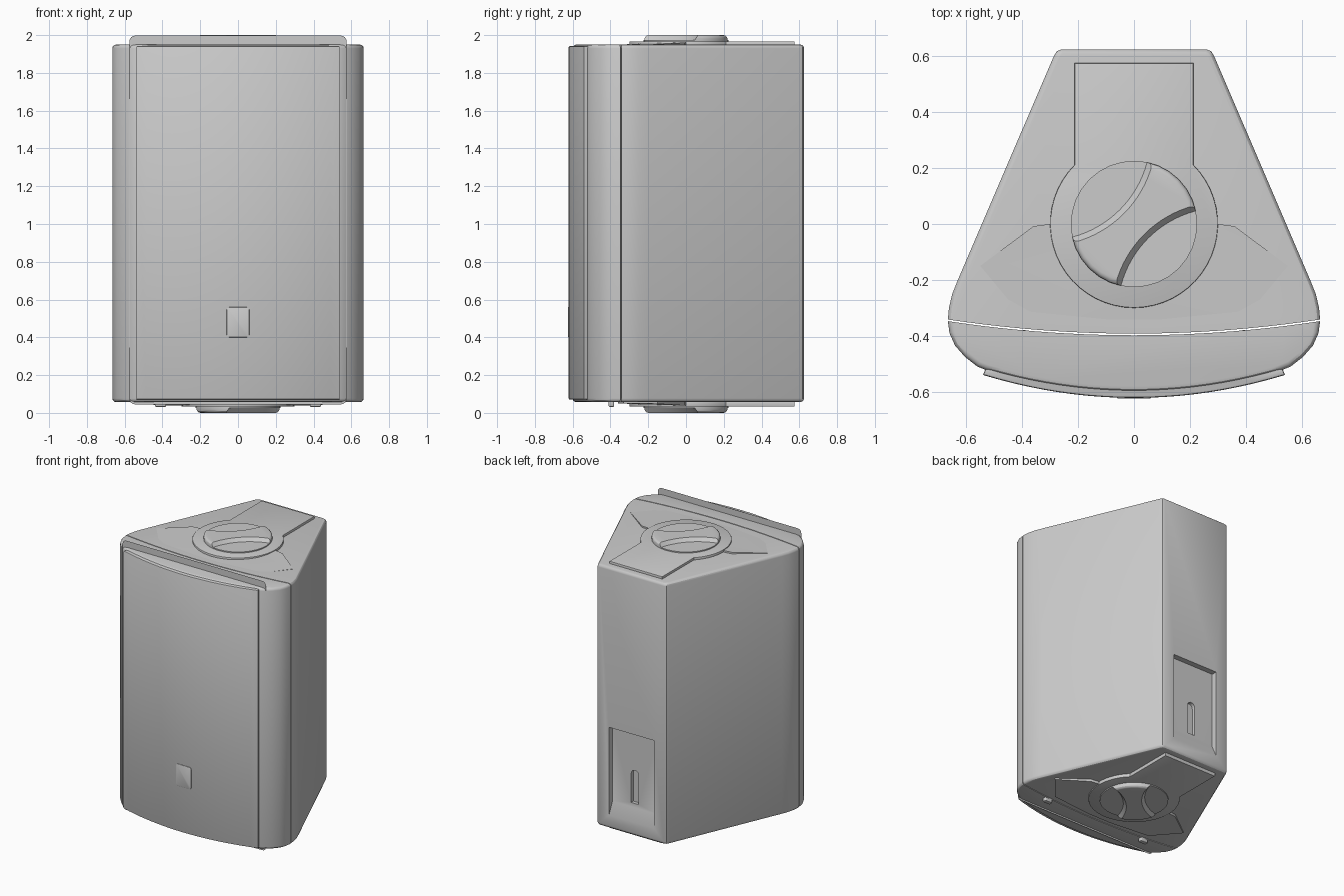
import bpy, bmesh, math
from mathutils import Vector

if "Cube" in bpy.data.objects:
    bpy.data.objects.remove(bpy.data.objects["Cube"])

MID = 1.0          # every object sits at mid height, so the underside is a mirror
AXES = {'x': lambda p, q, h: (h, p, q), 'y': lambda p, q, h: (p, h, q), 'z': lambda p, q, h: (p, q, h)}


def finish(name, bm):
    bmesh.ops.recalc_face_normals(bm, faces=bm.faces)
    me = bpy.data.meshes.new(name)
    bm.to_mesh(me)
    bm.free()
    ob = bpy.data.objects.new(name, me)
    ob.location.z = MID
    bpy.context.collection.objects.link(ob)
    return ob


def prism(name, pts, a, b, axis='z', bevel=0.0, segs=3):
    """Extrude an outline from a to b, rounding the rims of both caps."""
    bm = bmesh.new()
    f = AXES[axis]
    lo = [bm.verts.new(f(p, q, a)) for p, q in pts]
    hi = [bm.verts.new(f(p, q, b)) for p, q in pts]
    n = len(pts)
    caps = [bm.faces.new(lo), bm.faces.new(hi)]
    for i in range(n):
        j = (i + 1) % n
        bm.faces.new((lo[i], lo[j], hi[j], hi[i]))
    bmesh.ops.recalc_face_normals(bm, faces=bm.faces)
    if bevel:
        rims = list({e for c in caps for e in c.edges})
        bmesh.ops.bevel(bm, geom=rims, offset=bevel, segments=segs, profile=0.5, affect='EDGES')
    return finish(name, bm)


def activate(ob):
    bpy.ops.object.select_all(action='DESELECT')
    ob.select_set(True)
    bpy.context.view_layer.objects.active = ob


def smooth(ob, deg=30):
    activate(ob)
    bpy.ops.object.shade_smooth_by_angle(angle=math.radians(deg))


def cut(ob, cutter):
    m = ob.modifiers.new('cut', 'BOOLEAN')
    m.operation, m.solver, m.object = 'DIFFERENCE', 'EXACT', cutter
    activate(ob)
    bpy.ops.object.modifier_apply(modifier=m.name)
    bpy.data.objects.remove(cutter)


def mirror_down(ob):
    m = ob.modifiers.new('mirror', 'MIRROR')
    m.use_axis = (False, False, True)
    m.use_mirror_merge = False
    activate(ob)
    bpy.ops.object.modifier_apply(modifier=m.name)


def bow(x0, y0, ymid, n=20):
    """Shallow curve from +x0 to -x0, reaching ymid on the centre line."""
    xs = [x0 - 2 * x0 * i / n for i in range(n + 1)]
    return [(x, ymid + (y0 - ymid) * (x / x0) ** 2) for x in xs]


def rounded_rect(x0, x1, y0, y1, r, n=4):
    out = []
    for k, (cx, cy) in enumerate([(x1 - r, y1 - r), (x0 + r, y1 - r), (x0 + r, y0 + r), (x1 - r, y0 + r)]):
        for i in range(n + 1):
            t = math.pi / 2 * (k + i / n)
            out.append((cx + r * math.cos(t), cy + r * math.sin(t)))
    return out


# Cabinet: tapered plan with bowed front
side = [(0.258, 0.625), (0.276, 0.618), (0.287, 0.6), (0.63, -0.2), (0.65, -0.25), (0.662, -0.3),
        (0.666, -0.345), (0.66, -0.39), (0.64, -0.435), (0.605, -0.475), (0.56, -0.51)]
plan = side + bow(0.53, -0.522, -0.6) + [(-x, y) for x, y in reversed(side)]
cabinet = prism('cabinet', plan, -0.943, 0.95, bevel=0.02)

# Seam between rear shell and front frame
seam = bow(0.72, -0.333, -0.392, 24)
cut(cabinet, prism('seam_cutter', seam + [(x, y - 0.006) for x, y in reversed(seam)], -1.1, 1.1))

# Rear connector recess with sloping floor, and hanging slot
cut(cabinet, prism('recess_cutter', [(0.65, -0.9), (0.585, -0.76), (0.585, -0.21), (0.65, -0.21)],
                   -0.18, 0.18, 'x'))
arch = [(0.03 * math.cos(math.pi * i / 10), -0.52 + 0.03 * math.sin(math.pi * i / 10)) for i in range(11)]
cut(cabinet, prism('slot_cutter', [(0.03, -0.73)] + arch + [(-0.03, -0.73)], 0.56, 0.6, 'y'))
smooth(cabinet)

# Front grille and its badge
front = bow(0.54, -0.54, -0.622)
grille = prism('grille', front + [(-0.53, -0.515), (0.53, -0.515)], -0.93, 0.942, bevel=0.008, segs=2)
smooth(grille)
badge = prism('badge', rounded_rect(-0.06, 0.06, -0.6, -0.44, 0.015), -0.625, -0.60, 'y', bevel=0.003, segs=2)
smooth(badge)

# Thin baffle sheet behind the grille, showing above and below the cabinet
bm = bmesh.new()
bm.faces.new([bm.verts.new((x, -0.5, z)) for x, z in rounded_rect(-0.575, 0.575, -0.955, 0.997, 0.03)])
finish('baffle_sheet', bm)

# Raised wedge around the pivot
bm = bmesh.new()
half = [(0.3, 0.0, 0.962), (0.36, -0.008, 0.961), (0.55, -0.15, 0.952), (0.4, -0.33, 0.949), (0.1, -0.36, 0.949)]
ring = half + [(-x, y, z) for x, y, z in reversed(half)]
hub = bm.verts.new((0, -0.1, 0.963))
top = [bm.verts.new(p) for p in ring]
low = [bm.verts.new((x, y, 0.94)) for x, y, z in ring]
for i in range(len(ring)):
    j = (i + 1) % len(ring)
    bm.faces.new((hub, top[i], top[j]))
    bm.faces.new((top[i], top[j], low[j], low[i]))
bm.faces.new(low)
wedge = finish('pivot_wedge', bm)
mirror_down(wedge)
smooth(wedge)

# Keyhole-shaped bracket plate
a0 = math.acos(0.212 / 0.3)
keyhole = [(0.212, 0.575)]
for i in range(41):
    t = a0 - (math.pi + 2 * a0) * i / 40
    keyhole.append((0.3 * math.cos(t), 0.3 * math.sin(t)))
keyhole.append((-0.212, 0.575))
plate = prism('bracket_plate', keyhole, 0.935, 0.967, bevel=0.004, segs=2)
mirror_down(plate)
smooth(plate)

# Pivot knob: disc scooped on both sides to leave a waisted grip
disc = [(0.226 * math.cos(math.tau * i / 32), 0.226 * math.sin(math.tau * i / 32)) for i in range(32)]
knob = prism('pivot_knob', disc, 0.94, 1.0, bevel=0.018)
for s in (-1, 1):
    bm = bmesh.new()
    bmesh.ops.create_cone(bm, cap_ends=True, segments=96, radius1=0.375, radius2=0.415, depth=0.05)
    bmesh.ops.translate(bm, verts=bm.verts, vec=Vector((0.316 * s, -0.316 * s, 1.0)))
    cut(knob, finish('scoop_cutter', bm))
mirror_down(knob)
smooth(knob)

# Small grille latches underneath
for s, label in ((-1, 'left'), (1, 'right')):
    latch = prism('latch_' + label, rounded_rect(0.41 * s - 0.03, 0.41 * s + 0.03, -0.41, -0.38, 0.008),
                  -0.968, -0.93, bevel=0.006, segs=2)
    smooth(latch)
